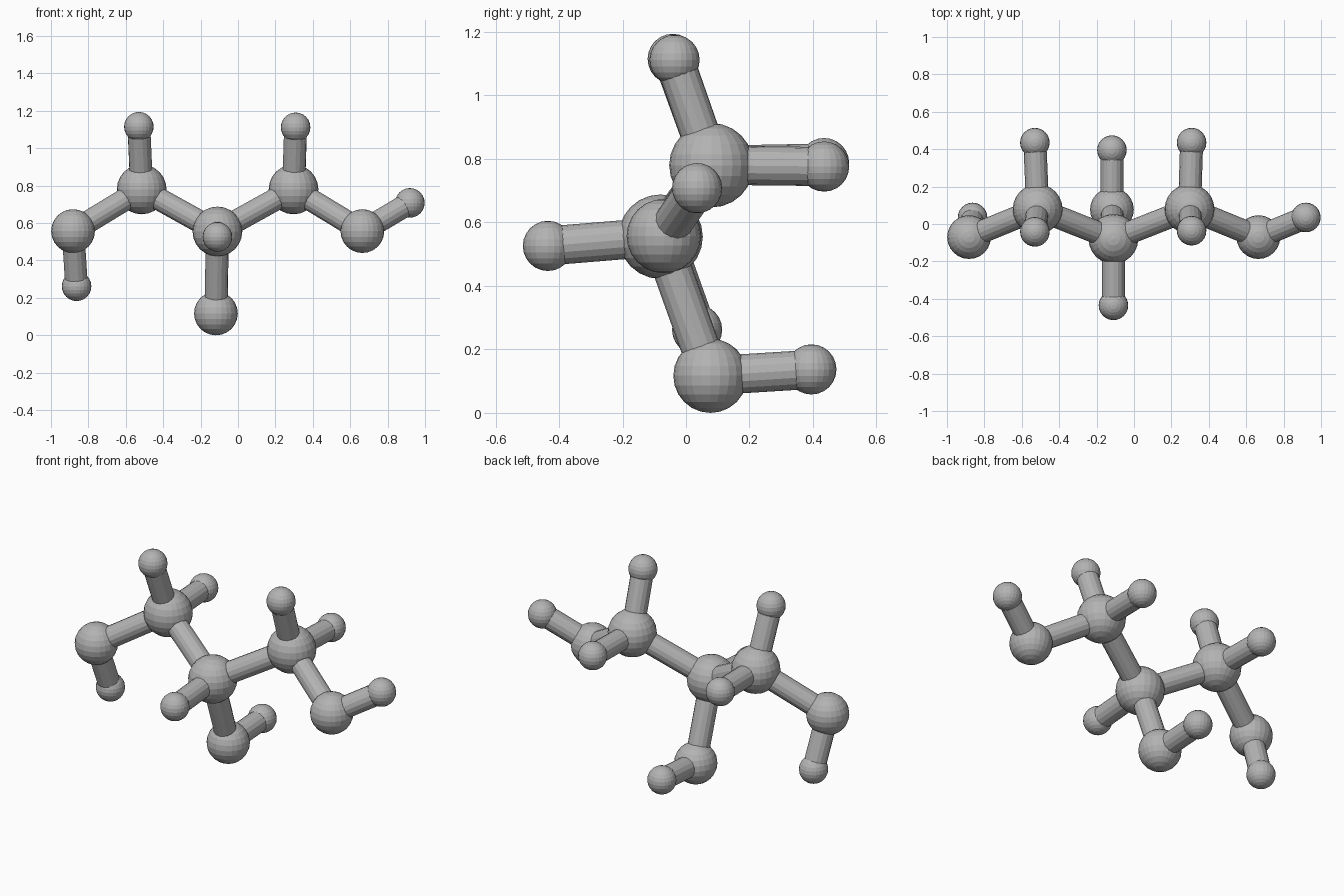
import bpy
from mathutils import Vector

cube = bpy.data.objects.get("Cube")
if cube:
    bpy.data.objects.remove(cube, do_unlink=True)

grey = bpy.data.materials.new("plain grey")
grey.use_nodes = True
grey.diffuse_color = (0.45, 0.45, 0.45, 1)
grey.node_tree.nodes["Principled BSDF"].inputs["Base Color"].default_value = (0.45, 0.45, 0.45, 1)

LARGE, MEDIUM, SMALL = 0.133, 0.117, 0.079
ROD = 0.0615

# Balls: name -> (radius, centre)
balls = {
    "chain_right": (LARGE, (-0.515, 0.08, 0.78)),
    "chain_middle": (LARGE, (-0.11, -0.08, 0.555)),
    "chain_left": (LARGE, (0.297, 0.08, 0.78)),
    "end_right": (MEDIUM, (-0.882, -0.07, 0.557)),
    "end_left": (MEDIUM, (0.665, -0.07, 0.557)),
    "end_bottom": (MEDIUM, (-0.118, 0.077, 0.117)),
    "top_tip_right": (SMALL, (-0.53, -0.042, 1.115)),
    "top_tip_left": (SMALL, (0.308, -0.036, 1.112)),
    "back_tip_right": (SMALL, (-0.53, 0.435, 0.787)),
    "back_tip_left": (SMALL, (0.308, 0.435, 0.776)),
    "front_tip": (SMALL, (-0.11, -0.435, 0.526)),
    "bottom_tip": (SMALL, (-0.118, 0.395, 0.137)),
    "end_tip_right": (SMALL, (-0.863, 0.035, 0.262)),
    "end_tip_left": (SMALL, (0.919, 0.035, 0.708)),
}

# Rods join pairs of balls
rods = [
    ("chain_right", "chain_middle"), ("chain_middle", "chain_left"),
    ("chain_right", "end_right"), ("chain_left", "end_left"),
    ("chain_middle", "end_bottom"), ("chain_middle", "front_tip"),
    ("chain_right", "top_tip_right"), ("chain_left", "top_tip_left"),
    ("chain_right", "back_tip_right"), ("chain_left", "back_tip_left"),
    ("end_right", "end_tip_right"), ("end_left", "end_tip_left"),
    ("end_bottom", "bottom_tip"),
]


def finish(name):
    obj = bpy.context.object
    obj.name = name
    obj.data.materials.append(grey)


for name, (radius, centre) in balls.items():
    bpy.ops.mesh.primitive_uv_sphere_add(segments=24, ring_count=12, radius=radius, location=centre)
    finish(name + "_ball")

for start, end in rods:
    a, b = Vector(balls[start][1]), Vector(balls[end][1])
    axis = b - a
    bpy.ops.mesh.primitive_cylinder_add(
        vertices=16, radius=ROD, depth=axis.length, location=(a + b) / 2,
        rotation=axis.to_track_quat("Z", "Y").to_euler())
    finish(f"rod_{start}_to_{end}")
